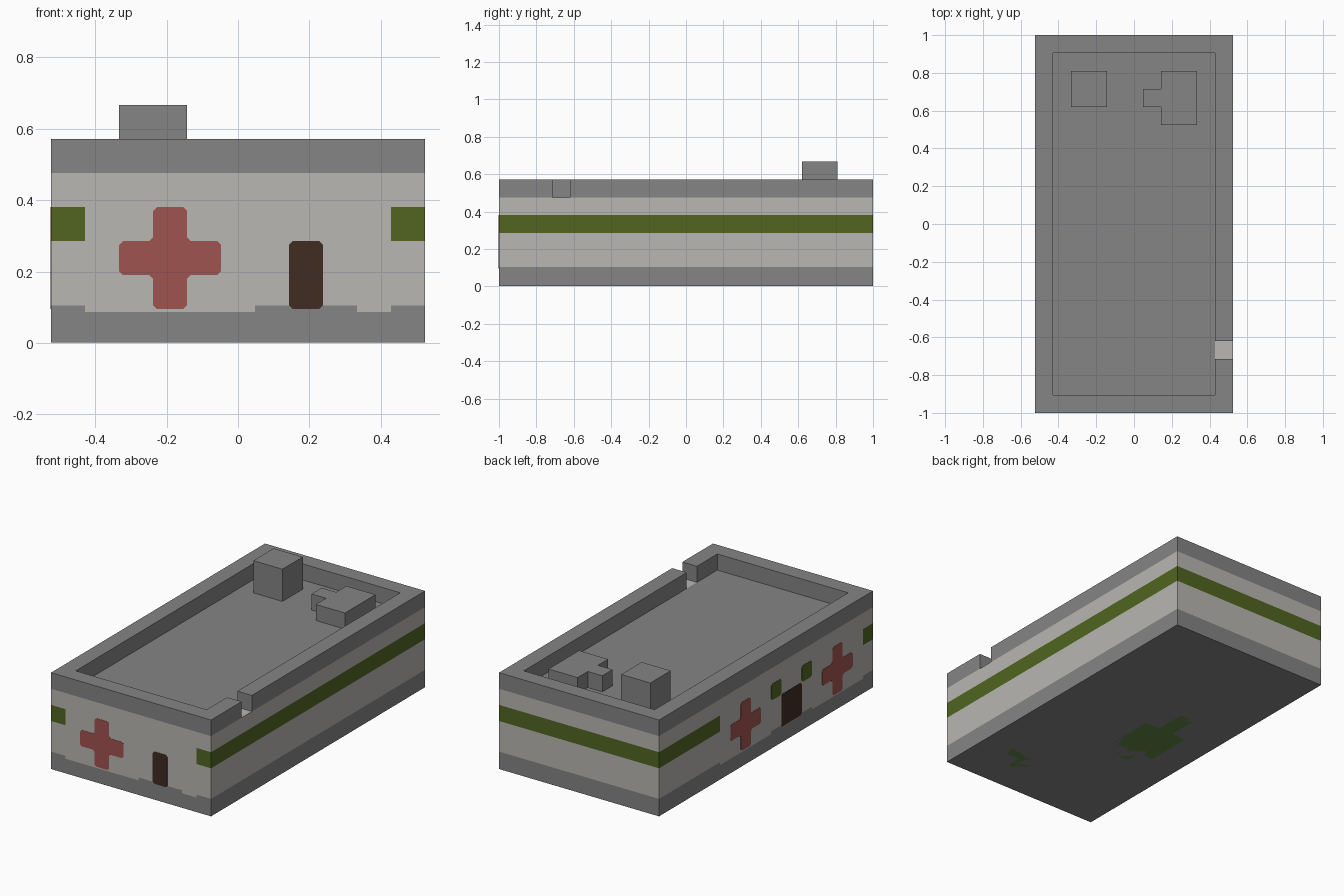
import bpy, bmesh
from mathutils import Matrix, Vector

if "Cube" in bpy.data.objects:
    bpy.data.objects.remove(bpy.data.objects["Cube"], do_unlink=True)

U = 2 / 21          # one block of the building grid
SKIN = 0.0015       # thickness of painted plates


def material(name, r, g, b):
    lin = [((c / 255 + 0.055) / 1.055) ** 2.4 for c in (r, g, b)] + [1]
    m = bpy.data.materials.new(name)
    m.use_nodes = True
    m.diffuse_color = lin
    bsdf = m.node_tree.nodes["Principled BSDF"]
    bsdf.inputs["Base Color"].default_value = lin
    bsdf.inputs["Roughness"].default_value = 0.9
    return m


GREY = material("concrete grey", 133, 133, 133)
PALE = material("pale plaster", 184, 183, 178)
OLIVE = material("olive stripe", 81, 101, 32)
RED = material("faded red", 160, 84, 80)
BROWN = material("dark brown", 64, 44, 34)
MOSS = material("moss green", 97, 135, 68)


def finish(name, bm, mats):
    bmesh.ops.recalc_face_normals(bm, faces=bm.faces)
    me = bpy.data.meshes.new(name)
    bm.to_mesh(me)
    bm.free()
    for m in mats:
        me.materials.append(m)
    ob = bpy.data.objects.new(name, me)
    bpy.context.collection.objects.link(ob)
    return ob


def prism(name, outline, frame, depth, mat, corner=0):
    """Extrude a grid-unit outline along the local z of the given frame."""
    bm = bmesh.new()
    bm.faces.new([bm.verts.new((u * U, v * U, 0)) for u, v in outline])
    if corner:
        bmesh.ops.bevel(bm, geom=bm.verts[:], offset=corner, segments=1,
                        affect='VERTICES')
    ext = bmesh.ops.extrude_face_region(bm, geom=bm.faces[:])
    moved = [g for g in ext["geom"] if isinstance(g, bmesh.types.BMVert)]
    bmesh.ops.translate(bm, verts=moved, vec=(0, 0, depth))
    bm.transform(frame)
    return finish(name, bm, [mat])


def frame(x_axis, y_axis, origin):
    x, y = Vector(x_axis), Vector(y_axis)
    m = Matrix((x, y, x.cross(y))).transposed().to_4x4()
    m.translation = origin
    return m


FRONT = frame((1, 0, 0), (0, 0, 1), (0, -1, 0))
SIDE = frame((0, -1, 0), (0, 0, 1), (-5.5 * U, 0, 0))
UNDER = frame((-1, 0, 0), (0, 1, 0), (5.5 * U, -1, SKIN))


def level(z):
    return Matrix.Translation((0, 0, z * U))


def rect(u0, v0, u1, v1):
    return [(u0, v0), (u1, v0), (u1, v1), (u0, v1)]


def cross(u, v):
    return [(u + a, v + b) for a, b in (
        (-.5, -1.5), (.5, -1.5), (.5, -.5), (1.5, -.5), (1.5, .5), (.5, .5),
        (.5, 1.5), (-.5, 1.5), (-.5, .5), (-1.5, .5), (-1.5, -.5), (-.5, -.5))]


# Main body: a box cut into bands, coloured by height and side
bm = bmesh.new()
bmesh.ops.create_cube(bm, size=1)
bm.transform(Matrix.Translation((0, 0, 2.5 * U)) @ Matrix.Diagonal((11 * U, 2, 5 * U, 1)))
for v in bm.verts:
    v.co.z = max(v.co.z, SKIN)
cuts = [(-4.5, .5, 3.5, 4.5), (-9.5, -7.5, -6.5, -4.5, -.5, 4.5), (.92, 1.1, 3, 4)]
for axis, places in enumerate(cuts):
    normal = Vector([float(i == axis) for i in range(3)])
    for p in places:
        bmesh.ops.bisect_plane(bm, geom=bm.verts[:] + bm.edges[:] + bm.faces[:],
                               plane_co=normal * p * U, plane_no=normal)
bm.normal_update()
for f in bm.faces:
    x, y, z = f.calc_center_median() / U
    n = f.normal
    if n.z < -.5:
        f.material_index = 0
    elif n.z > .5:                                   # roof, with the drain sill
        f.material_index = 1 if x > 4.5 and -7.5 < y < -6.5 else 0
    else:
        banded, raised = True, True
        if n.y < -.5:
            banded = abs(x) > 4.5
            raised = banded or .5 < x < 3.5
        elif n.x < -.5:
            banded = y > 4.5 or y < -9.5
            raised = banded or -4.5 < y < -.5
        if z < (1.1 if raised else .92):
            f.material_index = 0
        else:
            f.material_index = 2 if 3 < z < 4 and banded else 1
finish("building_body", bm, [GREY, PALE, OLIVE])

# Parapet: a ring with a drain gap on one side
prism("roof_parapet", [
    (5.5, -7.5), (5.5, -10.5), (-5.5, -10.5), (-5.5, 10.5), (5.5, 10.5),
    (5.5, -6.5), (4.5, -6.5), (4.5, 9.5), (-4.5, 9.5), (-4.5, -9.5),
    (4.5, -9.5), (4.5, -7.5)], level(5), U, GREY)

# Roof equipment
prism("roof_tall_block", rect(-3.5, 6.5, -1.5, 8.5), level(5), 2 * U, GREY)
prism("roof_low_block", [(1.5, 5.5), (3.5, 5.5), (3.5, 8.5), (1.5, 8.5),
                         (1.5, 7.5), (.5, 7.5), (.5, 6.5), (1.5, 6.5)],
      level(5), U, GREY)

# Front paint
prism("front_cross", cross(-2, 2.5), FRONT, SKIN, RED, .011)
prism("front_door", rect(1.5, 1, 2.5, 3), FRONT, SKIN, BROWN, .011)

# Side paint
for name, u in (("side_cross_rear", -2), ("side_cross_fore", 7)):
    prism(name, cross(u, 2.5), SIDE, SKIN, RED, .011)
for name, u in (("side_window_rear", .5), ("side_window_fore", 3.5)):
    prism(name, rect(u, 3, u + 1, 4), SIDE, SKIN, OLIVE, .011)
prism("side_door", rect(1.5, 1, 3.5, 3), SIDE, SKIN, BROWN, .011)

# Moss patches underneath
prism("underside_patch_fore", [
    (2, 3), (3, 3), (3, 2), (4, 2), (4, 3), (7, 3), (7, 4), (5, 4), (5, 5),
    (4, 5), (4, 4), (2, 4)], UNDER, -SKIN, MOSS, .011)
prism("underside_patch_middle", [
    (6, 8), (7, 8), (7, 7), (8, 7), (8, 8), (9, 8), (9, 11), (8, 11),
    (8, 13), (7, 13), (7, 11), (6, 11)], UNDER, -SKIN, MOSS, .011)
